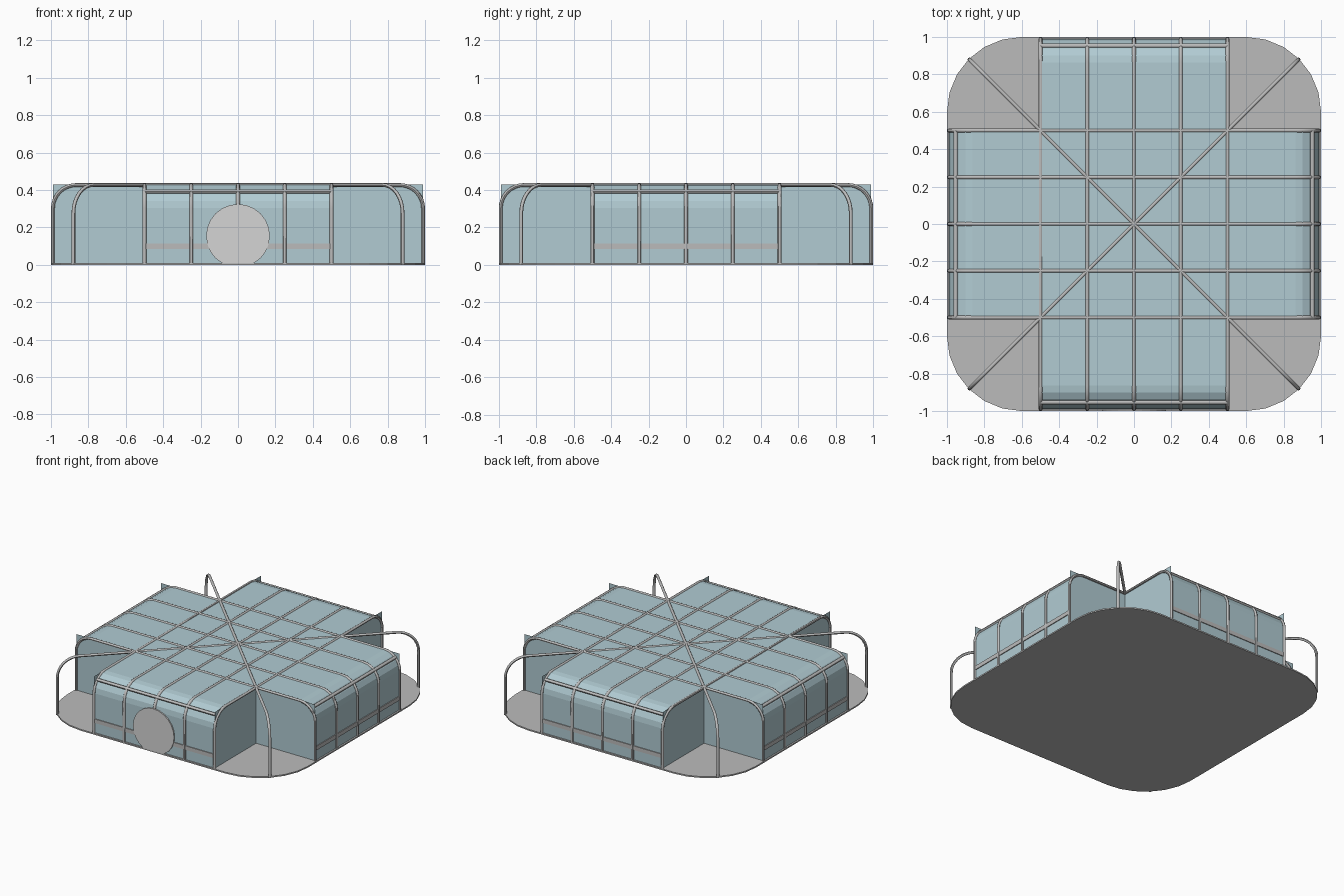
import bpy, bmesh
from math import sin, cos, pi, sqrt
from mathutils import Matrix, Vector

cube = bpy.data.objects.get("Cube")
if cube:
    bpy.data.objects.remove(cube)


def material(name, rgb):
    m = bpy.data.materials.new(name)
    m.use_nodes = True
    m.diffuse_color = (*rgb, 1)
    m.node_tree.nodes["Principled BSDF"].inputs["Base Color"].default_value = (*rgb, 1)
    return m


GREY = material("grey metal", (0.5, 0.5, 0.5))
GLASS = material("pale blue glass", (0.44, 0.60, 0.65))
LIGHT = material("light grey door", (0.66, 0.66, 0.66))

ARM = 0.5        # half width of each arm
REACH = 0.988    # outer face of the glass
TOP = 0.429      # roof of the glass
BEND = 0.125     # radius of the eaves
BASE = 0.01


def finish(bm, name, mat):
    mesh = bpy.data.meshes.new(name)
    bm.to_mesh(mesh)
    bm.free()
    mesh.materials.append(mat)
    obj = bpy.data.objects.new(name, mesh)
    bpy.context.collection.objects.link(obj)
    return obj


def arch_half(reach, top, bend, steps):
    """Profile (distance, height) from the ground up to the end of the eave bend."""
    pts = [(reach, 0.0)]
    for i in range(steps + 1):
        a = pi / 2 * i / steps
        pts.append((reach - bend + bend * cos(a), top - bend + bend * sin(a)))
    return pts


def turn(k):
    return Matrix.Rotation(k * pi / 2, 3, "Z")


def tube(name, points, radius):
    curve = bpy.data.curves.new(name, "CURVE")
    curve.dimensions = "3D"
    curve.bevel_depth = radius
    curve.bevel_resolution = 2
    curve.use_fill_caps = True
    spline = curve.splines.new("POLY")
    spline.points.add(len(points) - 1)
    for p, co in zip(spline.points, points):
        p.co = (*co, 1)
    obj = bpy.data.objects.new(name, curve)
    bpy.context.collection.objects.link(obj)
    curve.materials.append(GREY)
    bpy.ops.object.select_all(action="DESELECT")
    obj.select_set(True)
    bpy.context.view_layer.objects.active = obj
    bpy.ops.object.convert(target="MESH")
    bpy.ops.object.shade_smooth_by_angle(angle=pi / 4)


def prism(name, outline, depth, mat):
    """Extrude a closed outline of 3D points along a depth vector."""
    bm = bmesh.new()
    face = bm.faces.new([bm.verts.new(p) for p in outline])
    ext = bmesh.ops.extrude_face_region(bm, geom=[face])
    bmesh.ops.translate(bm, vec=depth,
                        verts=[v for v in ext["geom"] if isinstance(v, bmesh.types.BMVert)])
    bmesh.ops.recalc_face_normals(bm, faces=bm.faces)
    return finish(bm, name, mat)


# Floor plate with rounded corners
outline = []
for k in range(4):
    for i in range(7):
        a = pi / 2 * (k + i / 6)
        corner = turn(k) @ Vector((0.6, 0.6, 0))
        outline.append(corner + Vector((0.4 * cos(a), 0.4 * sin(a), 0)))
prism("floor_plate", outline, Vector((0, 0, BASE)), GREY)

# Glass: four arms with curved eaves and square side walls, joined by a centre roof
bm = bmesh.new()


def sheet(points):
    bm.faces.new([bm.verts.new(p) for p in points])


profile = arch_half(REACH, TOP, BEND, 5) + [(ARM, TOP)]
for k in range(4):
    r = turn(k)
    for (d0, z0), (d1, z1) in zip(profile, profile[1:]):
        sheet([r @ Vector(p) for p in
               ((d0, -ARM, z0), (d0, ARM, z0), (d1, ARM, z1), (d1, -ARM, z1))])
    for s in (-1, 1):
        wall = [(ARM, s * ARM, 0), (REACH, s * ARM, 0),
                (REACH, s * ARM, TOP), (ARM, s * ARM, TOP)]
        sheet([r @ Vector(p) for p in wall[::-s]])
sheet([turn(k) @ Vector((ARM, ARM, TOP)) for k in range(4)])
bmesh.ops.remove_doubles(bm, verts=bm.verts, dist=0.0001)
finish(bm, "glass_cover", GLASS)

# Arched frame tubes running both ways over the arms
half = arch_half(0.99, 0.427, BEND, 8)
full = half + [(-d, z) for d, z in reversed(half)]
for i in range(-2, 3):
    off = i * ARM / 2
    tube("lengthwise_arch", [(off, d, z) for d, z in full], 0.01)
    tube("crosswise_arch", [(d, off, z) for d, z in full], 0.01)

# Diagonal arches over the open corners
half = arch_half(0.88 * sqrt(2), 0.427, 0.15, 8)
full = half + [(-d, z) for d, z in reversed(half)]
for s in (-1, 1):
    tube("diagonal_arch", [(d / sqrt(2), s * d / sqrt(2), z) for d, z in full], 0.01)

# Rails across the end of every arm: a flat low rail and a round eave rail
for k in range(4):
    r = turn(k)
    low = [(0.98, -ARM, 0.085), (0.98, ARM, 0.085), (0.98, ARM, 0.115), (0.98, -ARM, 0.115)]
    prism("low_rail", [r @ Vector(p) for p in low], r @ Vector((0.014, 0, 0)), GREY)
    tube("eave_rail", [r @ Vector((0.953, y, 0.392)) for y in (-ARM, ARM)], 0.012)

# Round door on the front, cut off at the floor
door = []
for i in range(24):
    a = 2 * pi * i / 24
    door.append((0.17 * cos(a), -1.0, max(BASE, 0.155 + 0.17 * sin(a))))
door = [p for i, p in enumerate(door)
        if not (p[2] == BASE and door[i - 1][2] == BASE and door[(i + 1) % 24][2] == BASE)]
prism("round_door", door, Vector((0, 0.009, 0)), LIGHT)
